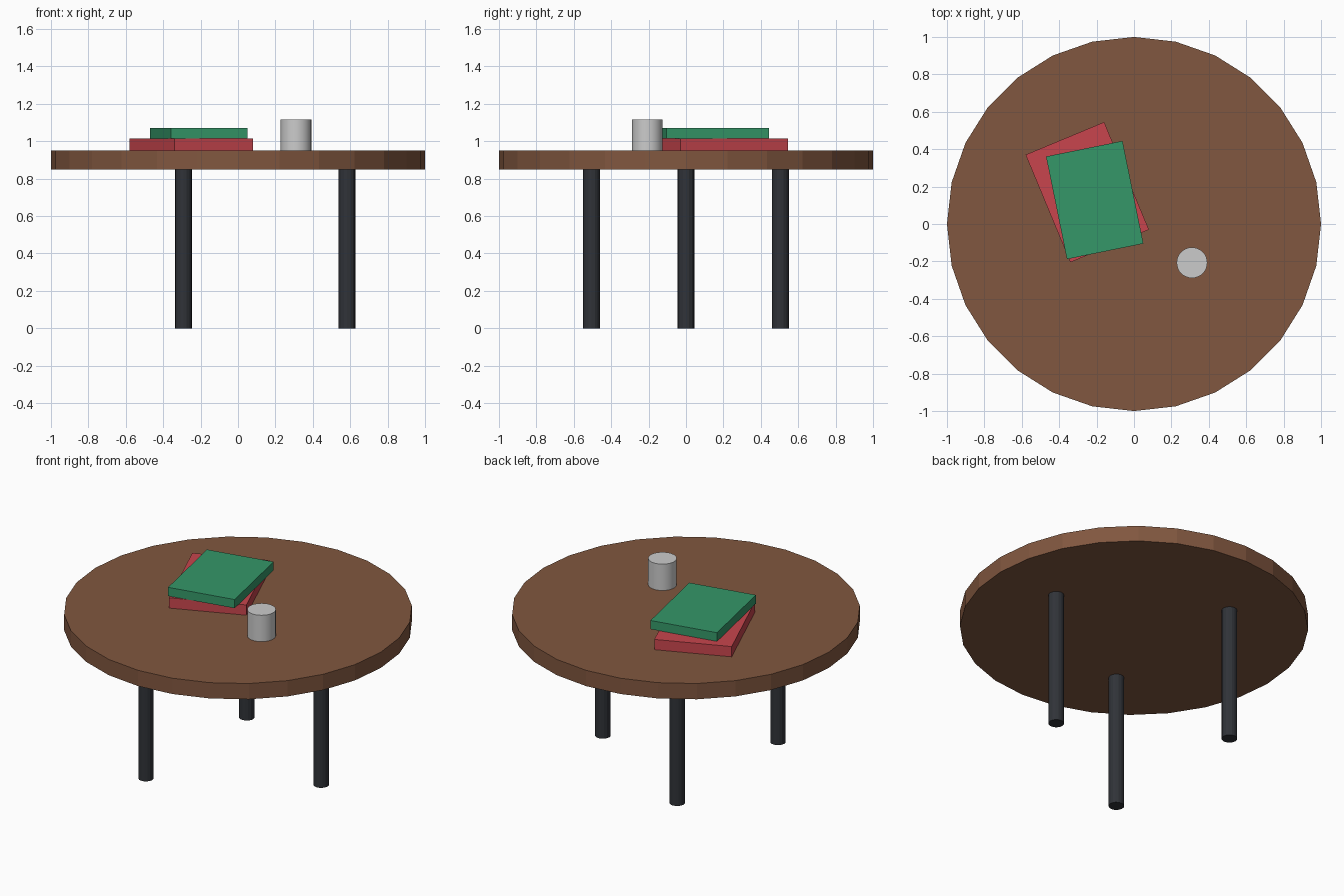
import bpy, math

if "Cube" in bpy.data.objects:
    bpy.data.objects.remove(bpy.data.objects["Cube"])

def material(name, rgb):
    m = bpy.data.materials.new(name)
    m.diffuse_color = (*rgb, 1)
    m.use_nodes = True
    m.node_tree.nodes["Principled BSDF"].inputs["Base Color"].default_value = m.diffuse_color
    return m

wood = material("wood", (0.22, 0.095, 0.05))
black = material("dark_metal", (0.03, 0.033, 0.04))
red = material("red_cover", (0.58, 0.06, 0.075))
green = material("green_cover", (0.035, 0.31, 0.14))

def cylinder(name, x, y, z0, z1, radius, sides, mat=None, smooth=False):
    bpy.ops.mesh.primitive_cylinder_add(vertices=sides, radius=radius, depth=z1 - z0,
                                        location=(x, y, (z0 + z1) / 2))
    ob = bpy.context.object
    ob.name = name
    if mat:
        ob.data.materials.append(mat)
    if smooth:
        bpy.ops.object.shade_smooth_by_angle(angle=math.radians(40))
    return ob

def book(name, x, y, z0, z1, width, length, turn, mat):
    bpy.ops.mesh.primitive_cube_add(size=1, location=(x, y, (z0 + z1) / 2),
                                    rotation=(0, 0, math.radians(turn)))
    ob = bpy.context.object
    ob.name = name
    ob.scale = (width, length, z1 - z0)
    ob.data.materials.append(mat)

# Round low-poly top
cylinder("table_top", 0, 0, 0.85, 0.95, 1.0, 28, wood)

# Three legs spaced evenly around the centre
for i in range(3):
    a = math.tau * i / 3
    cylinder(f"leg_{i + 1}", 0.583 * math.cos(a), 0.583 * math.sin(a),
             0, 0.85, 0.045, 16, black)

# Two stacked books
book("lower_book", -0.25, 0.17, 0.95, 1.015, 0.455, 0.623, 22.6, red)
book("upper_book", -0.21, 0.128, 1.015, 1.07, 0.417, 0.56, 11.5, green)

# Solid cup
cylinder("cup", 0.31, -0.207, 0.95, 1.117, 0.082, 32, smooth=True)
